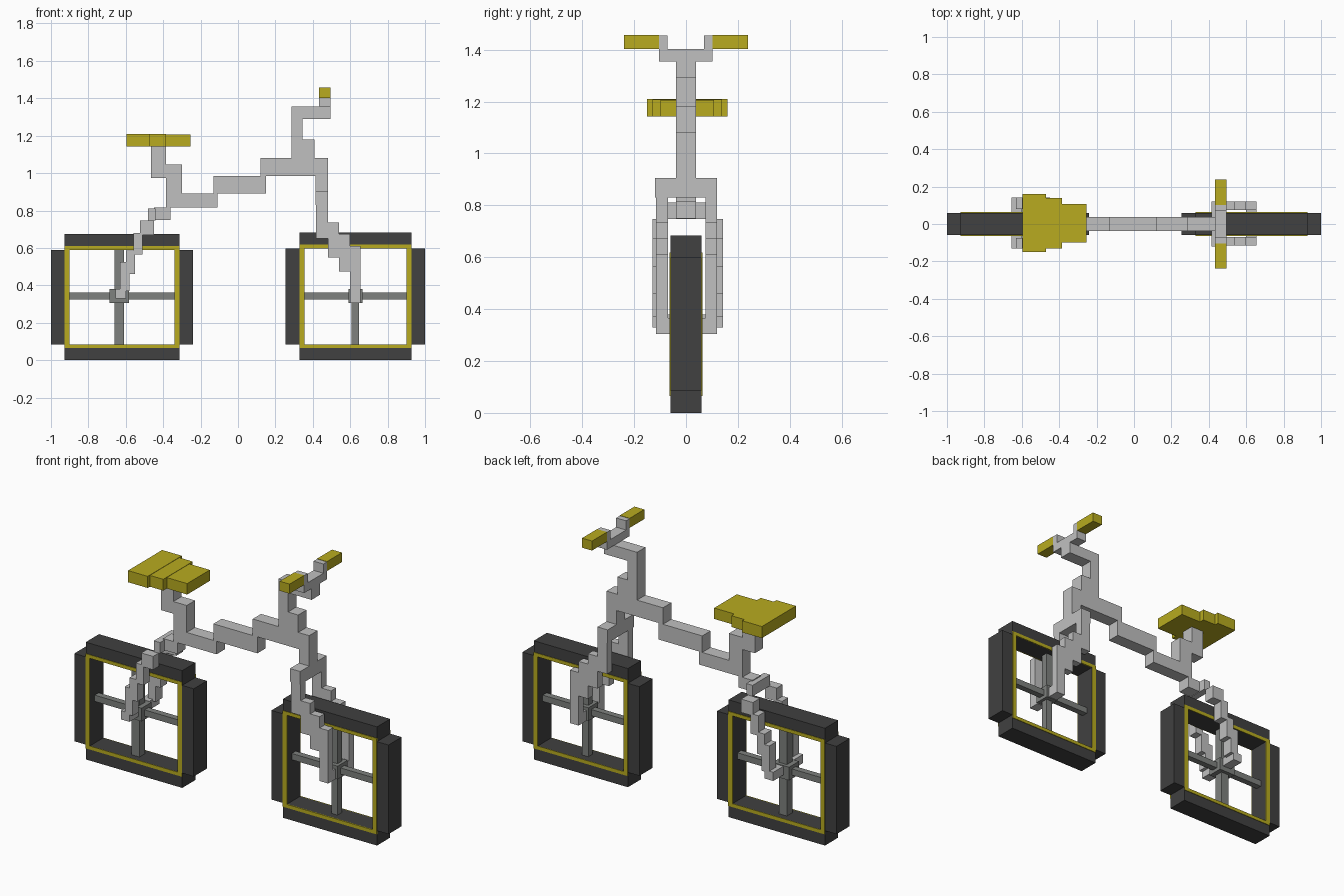
import bpy
import bmesh
from mathutils import Matrix, Vector

default = bpy.data.objects.get("Cube")
if default:
    bpy.data.objects.remove(default, do_unlink=True)


def material(name, r, g, b):
    m = bpy.data.materials.new(name)
    m.use_nodes = True
    m.diffuse_color = (r, g, b, 1)
    m.node_tree.nodes["Principled BSDF"].inputs["Base Color"].default_value = (r, g, b, 1)
    return m


GREY = material("light grey metal", 0.53, 0.53, 0.53)
STEEL = material("spoke grey", 0.21, 0.22, 0.21)
RUBBER = material("dark rubber", 0.052, 0.052, 0.052)
YELLOW = material("mustard yellow", 0.48, 0.41, 0.014)


def blocks(name, mat, boxes):
    """One object made of boxes, each (x0, x1, y0, y1, z0, z1)."""
    bm = bmesh.new()
    for x0, x1, y0, y1, z0, z1 in boxes:
        mid = Vector((x0 + x1, y0 + y1, z0 + z1)) / 2
        size = Matrix.Diagonal((x1 - x0, y1 - y0, z1 - z0, 1))
        bmesh.ops.create_cube(bm, size=1, matrix=Matrix.Translation(mid) @ size)
    me = bpy.data.meshes.new(name)
    bm.to_mesh(me)
    bm.free()
    me.materials.append(mat)
    ob = bpy.data.objects.new(name, me)
    bpy.context.collection.objects.link(ob)
    return ob


def wheel(name, x0, x1, top, spoke_x, spoke_w, hub_w):
    wide, tall = 0.06, 0.085
    ix0, ix1, iz0, iz1 = x0 + 0.1, x1 - 0.1, tall, top - tall
    rx0, rx1, rz0, rz1 = ix0 - 0.027, ix1 + 0.027, iz0 - 0.02, iz1 + 0.02
    # tyre: four bars with notched outer corners
    blocks(name + "_tyre", RUBBER, [
        (x0, ix0, -wide, wide, iz0, iz1), (ix1, x1, -wide, wide, iz0, iz1),
        (rx0, rx1, -wide, wide, 0, iz0), (rx0, rx1, -wide, wide, iz1, top)])
    # thin rim plates on both faces
    for side, y in (("front", -wide - 0.003), ("back", wide - 0.003)):
        y1 = y + 0.006
        blocks(f"{name}_rim_{side}", YELLOW, [
            (rx0, ix0, y, y1, iz0, iz1), (ix1, rx1, y, y1, iz0, iz1),
            (rx0, rx1, y, y1, rz0, iz0), (rx0, rx1, y, y1, iz1, rz1)])
    # crossed spokes and hub
    z, w, h = 0.343, spoke_w / 2, hub_w / 2
    blocks(name + "_spokes", STEEL, [
        (ix0, ix1, -0.018, 0.018, z - 0.018, z + 0.018),
        (spoke_x - w, spoke_x + w, -w, w, iz0, iz1)])
    blocks(name + "_hub", STEEL, [
        (spoke_x - h, spoke_x + h, -0.045, 0.045, z - 0.038, z + 0.038)])


wheel("rear_wheel", -1.0, -0.24, 0.675, -0.635, 0.05, 0.105)
wheel("front_wheel", 0.255, 1.0, 0.683, 0.628, 0.04, 0.075)


def tube(name, boxes, half=0.038):
    return blocks(name, GREY, [(a, b, -half, half, c, d) for a, b, c, d in boxes])


# stepped frame tubes
tube("main_tube", [(-0.30, -0.11, 0.815, 0.89), (-0.13, 0.15, 0.89, 0.985),
                   (0.12, 0.285, 0.985, 1.08)])
tube("seat_post", [(-0.385, -0.30, 0.815, 1.045), (-0.465, -0.385, 0.975, 1.145)])
tube("head_tube", [(0.285, 0.48, 0.985, 1.08), (0.415, 0.48, 0.905, 0.985),
                   (0.285, 0.41, 1.08, 1.18)])
tube("stem", [(0.285, 0.345, 1.18, 1.355), (0.345, 0.495, 1.29, 1.355)])
tube("stay_yoke", [(-0.45, -0.36, 0.75, 0.815)])
tube("stay_bridge", [(-0.48, -0.44, 0.747, 0.81)], 0.08)
tube("fork_crown", [(0.415, 0.48, 0.83, 0.905)], 0.12)

# staircase fork legs and rear stays, one per side
FORK = [(0.418, 0.48, 0.65, 0.83), (0.48, 0.54, 0.55, 0.735),
        (0.54, 0.60, 0.475, 0.675), (0.60, 0.655, 0.305, 0.61)]
STAY = [(-0.525, -0.45, 0.67, 0.747), (-0.56, -0.51, 0.565, 0.68),
        (-0.60, -0.55, 0.46, 0.585), (-0.63, -0.58, 0.37, 0.525),
        (-0.655, -0.60, 0.33, 0.38)]


def leg(name, boxes, y0, y1, inner):
    parts = [(a, b, y0, y1, c, d) for a, b, c, d in boxes]
    a, b, c, d = boxes[-1]
    lo, hi = min(y0, inner), max(y1, inner)
    parts.append((a, b, lo, hi, c, min(d, c + 0.06)))  # dropout
    blocks(name, GREY, parts)


leg("fork_leg_back", FORK, 0.075, 0.12, 0.05)
leg("fork_leg_front", FORK, -0.115, -0.07, -0.05)
leg("rear_stay_back", STAY, 0.08, 0.142, 0.05)
leg("rear_stay_front", STAY, -0.13, -0.075, -0.05)

# saddle: three steps narrowing forwards
blocks("saddle", YELLOW, [(-0.595, -0.47, -0.15, 0.16, 1.143, 1.21),
                          (-0.47, -0.385, -0.13, 0.138, 1.143, 1.208),
                          (-0.385, -0.255, -0.098, 0.108, 1.143, 1.206)])

# handlebar with raised ends and grips
X0, X1 = 0.432, 0.495
blocks("handlebar", GREY, [(X0, X1, -0.105, 0.102, 1.355, 1.402),
                           (X0, X1, -0.105, -0.072, 1.402, 1.455),
                           (X0, X1, 0.07, 0.102, 1.402, 1.455)])
for side, y0, y1 in (("front", -0.238, -0.105), ("back", 0.102, 0.238)):
    blocks("grip_" + side, YELLOW, [(X0, X1, y0, y1, 1.402, 1.457)])
